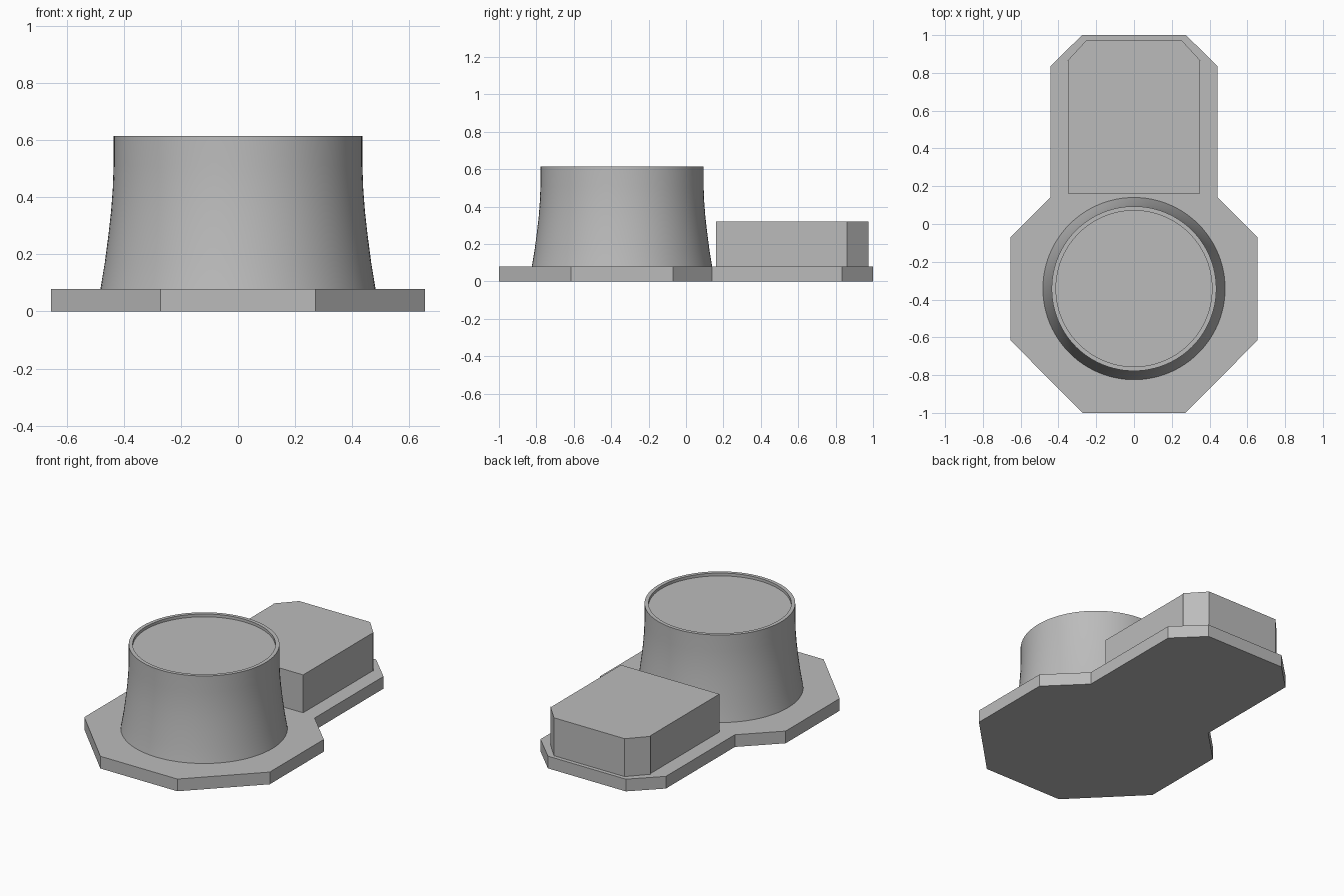
import bpy, bmesh, math

cube = bpy.data.objects.get("Cube")
if cube:
    bpy.data.objects.remove(cube, do_unlink=True)

GREY = (0.5, 0.5, 0.5, 1)
mat = bpy.data.materials.new("plain_grey")
mat.use_nodes = True
mat.diffuse_color = GREY
mat.node_tree.nodes["Principled BSDF"].inputs["Base Color"].default_value = GREY


def finish(name, bm):
    bmesh.ops.recalc_face_normals(bm, faces=bm.faces)
    mesh = bpy.data.meshes.new(name)
    bm.to_mesh(mesh)
    bm.free()
    mesh.materials.append(mat)
    obj = bpy.data.objects.new(name, mesh)
    bpy.context.collection.objects.link(obj)
    return obj


def prism(name, half, z0, z1):
    """Extrude an outline mirrored across x = 0."""
    outline = half + [(-x, y) for x, y in reversed(half)]
    bm = bmesh.new()
    face = bm.faces.new([bm.verts.new((x, y, z0)) for x, y in outline])
    top = bmesh.ops.extrude_face_region(bm, geom=[face], use_keep_orig=True)
    verts = [v for v in top["geom"] if isinstance(v, bmesh.types.BMVert)]
    bmesh.ops.translate(bm, vec=(0, 0, z1 - z0), verts=verts)
    return finish(name, bm)


def lathe(name, profile, y, sides=96):
    """Spin a radius/height profile and cap both ends."""
    bm = bmesh.new()
    rings = []
    for r, z in profile:
        angles = [2 * math.pi * i / sides for i in range(sides)]
        rings.append([bm.verts.new((r * math.cos(a), y + r * math.sin(a), z)) for a in angles])
    for low, high in zip(rings, rings[1:]):
        for i in range(sides):
            j = (i + 1) % sides
            bm.faces.new((low[i], low[j], high[j], high[i]))
    bm.faces.new(rings[0])
    bm.faces.new(rings[-1])
    return finish(name, bm)


# Keyhole-shaped base plate
prism("base_plate", [(0.272, -1), (0.655, -0.615), (0.655, -0.07),
                     (0.443, 0.14), (0.443, 0.835), (0.275, 1)], 0, 0.078)

# Rear block with cut back corners
prism("rear_block", [(0.348, 0.16), (0.348, 0.862), (0.354, 0.862), (0.25, 0.975)], 0.07, 0.32)

# Flared round tower with a shallow recess in its top
tower = lathe("tower", [(0.484, 0.07), (0.482, 0.08), (0.467, 0.17), (0.454, 0.27), (0.445, 0.35),
                        (0.439, 0.43), (0.436, 0.51), (0.436, 0.615),
                        (0.413, 0.615), (0.413, 0.597)], -0.342)
bpy.ops.object.select_all(action="DESELECT")
tower.select_set(True)
bpy.context.view_layer.objects.active = tower
bpy.ops.object.shade_smooth_by_angle(angle=math.radians(30))
